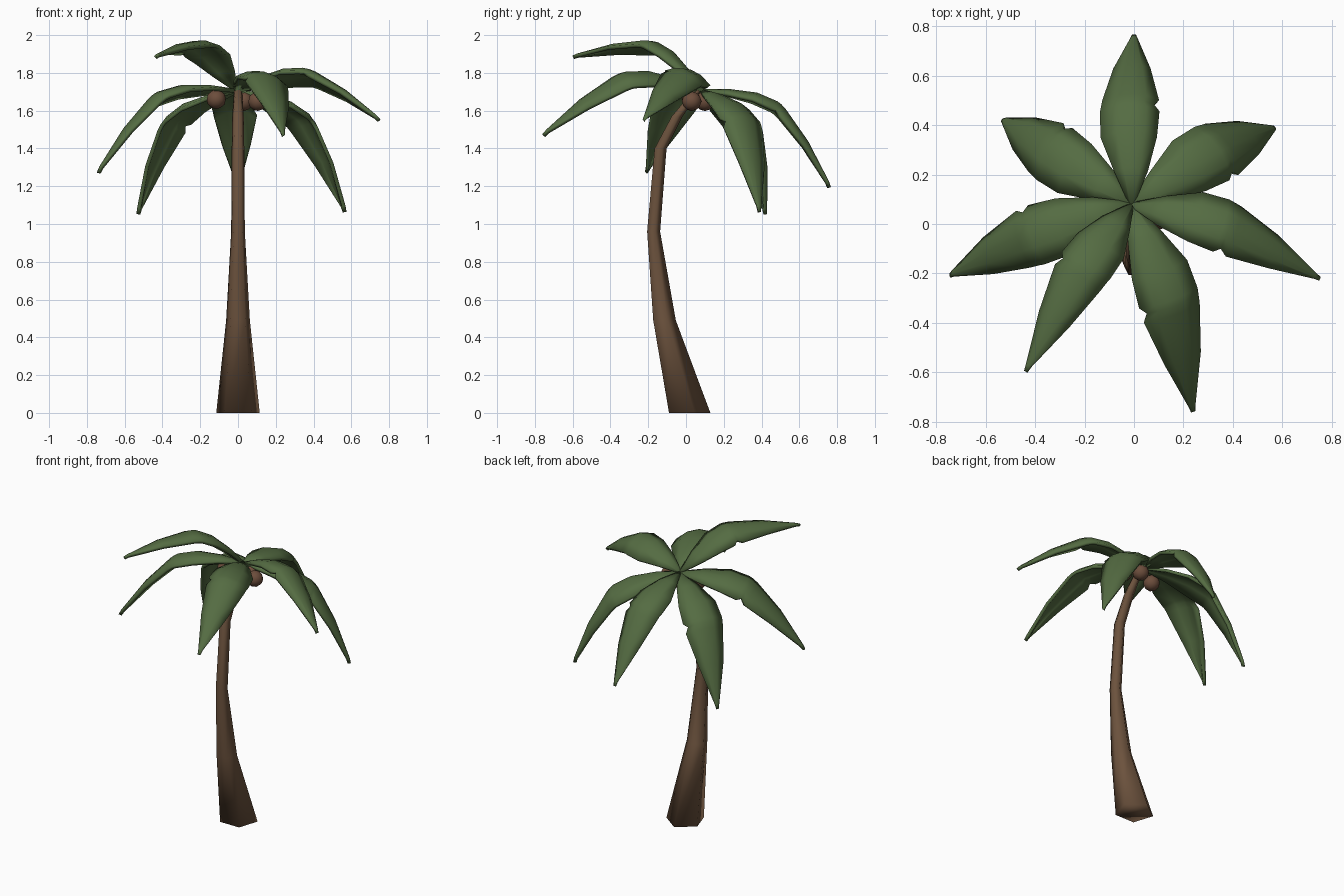
import bpy, bmesh, math
from mathutils import Matrix, Vector

if "Cube" in bpy.data.objects:
    bpy.data.objects.remove(bpy.data.objects["Cube"])


def material(name, rgb):
    m = bpy.data.materials.new(name)
    m.diffuse_color = (*rgb, 1)
    m.use_nodes = True
    m.node_tree.nodes["Principled BSDF"].inputs["Base Color"].default_value = m.diffuse_color
    return m


GREEN = material("leaf_green", (0.09, 0.15, 0.055))
BROWN = material("bark_brown", (0.15, 0.085, 0.047))
NUT = material("nut_brown", (0.15, 0.075, 0.045))


def make_object(name, bm, mat):
    bmesh.ops.recalc_face_normals(bm, faces=bm.faces[:])
    for f in bm.faces:
        f.smooth = True
    me = bpy.data.meshes.new(name)
    bm.to_mesh(me)
    bm.free()
    me.materials.append(mat)
    ob = bpy.data.objects.new(name, me)
    bpy.context.collection.objects.link(ob)
    return ob


# Trunk: five-sided rings along a bent path (y, z, radius)
PATH = [(0.008, 0, 0.121), (-0.12, 0.49, 0.066), (-0.175, 0.96, 0.038),
        (-0.138, 1.4, 0.035), (-0.05, 1.57, 0.032), (0.06, 1.71, 0.022)]
bm = bmesh.new()
rings = []
for y, z, r in PATH:
    angles = [math.radians(90 + 72 * i) for i in range(5)]
    rings.append([bm.verts.new((r * math.cos(a), y + r * math.sin(a), z)) for a in angles])
for a, b in zip(rings, rings[1:]):
    for i in range(5):
        j = (i + 1) % 5
        bm.faces.new((a[i], a[j], b[j], b[i]))
bm.faces.new(rings[0])
bm.faces.new(rings[-1])
make_object("trunk", bm, BROWN)

# Leaf stations: distance along chord, ridge height, left and right half widths
LEAF = [(0.0, 0.0, 0.012, 0.012), (0.14, 0.105, 0.085, 0.075),
        (0.29, 0.19, 0.15, 0.115), (0.42, 0.222, 0.155, 0.125),
        (0.45, 0.222, 0.15, 0.10), (0.49, 0.215, 0.145, 0.122),
        (0.72, 0.14, 0.095, 0.08), (0.97, 0.02, 0.016, 0.016),
        (1.0, 0.0, 0.010, 0.010)]
CROWN = Vector((-0.01, 0.08, 1.715))


def leaf(name, tip_x, tip_y, length, pitch, roll):
    bm = bmesh.new()
    rows = []
    for u, v, left, right in LEAF:
        rows.append([bm.verts.new((u, left, v - 0.4 * left)),
                     bm.verts.new((u, left * 0.5, v - 0.1 * left)),
                     bm.verts.new((u, 0, v)),
                     bm.verts.new((u, -right * 0.5, v - 0.1 * right)),
                     bm.verts.new((u, -right, v - 0.4 * right))])
    for a, b in zip(rows, rows[1:]):
        for i in range(4):
            bm.faces.new((a[i], a[i + 1], b[i + 1], b[i]))
    heading = math.atan2(tip_y - CROWN.y, tip_x - CROWN.x)
    bm.transform(Matrix.Translation(CROWN)
                 @ Matrix.Rotation(heading, 4, 'Z')
                 @ Matrix.Rotation(math.radians(pitch), 4, 'Y')
                 @ Matrix.Rotation(math.radians(-roll), 4, 'X')
                 @ Matrix.Scale(length, 4))
    ob = make_object(name, bm, GREEN)
    # give the blade a thin underside
    if sum(p.normal.z for p in ob.data.polygons) < 0:
        ob.data.flip_normals()
    mod = ob.modifiers.new("thickness", 'SOLIDIFY')
    mod.thickness = 0.02
    mod.offset = -1
    bpy.context.view_layer.objects.active = ob
    ob.select_set(True)
    bpy.ops.object.shade_smooth_by_angle(angle=math.radians(50))
    ob.select_set(False)


# Seven leaves: tip x, tip y, length, droop angle, roll
LEAVES = [(0.0, 0.76, 0.86, 37, 0), (0.57, 0.39, 0.925, 44.5, 5),
          (0.75, -0.22, 0.835, 11, 17), (0.24, -0.76, 0.908, 15.3, 8),
          (-0.44, -0.6, 0.82, -12.5, -15), (-0.75, -0.21, 0.904, 29, -15),
          (-0.53, 0.42, 0.91, 46.5, -5)]
for i, args in enumerate(LEAVES):
    leaf(f"leaf_{i + 1}", *args)

# Coconuts under the crown
for i, c in enumerate([(-0.115, 0.03, 1.66), (0.105, 0.03, 1.65), (0.03, 0.1, 1.65)]):
    bm = bmesh.new()
    bmesh.ops.create_icosphere(bm, subdivisions=2, radius=0.052)
    bm.transform(Matrix.Translation(c))
    make_object(f"coconut_{i + 1}", bm, NUT)
